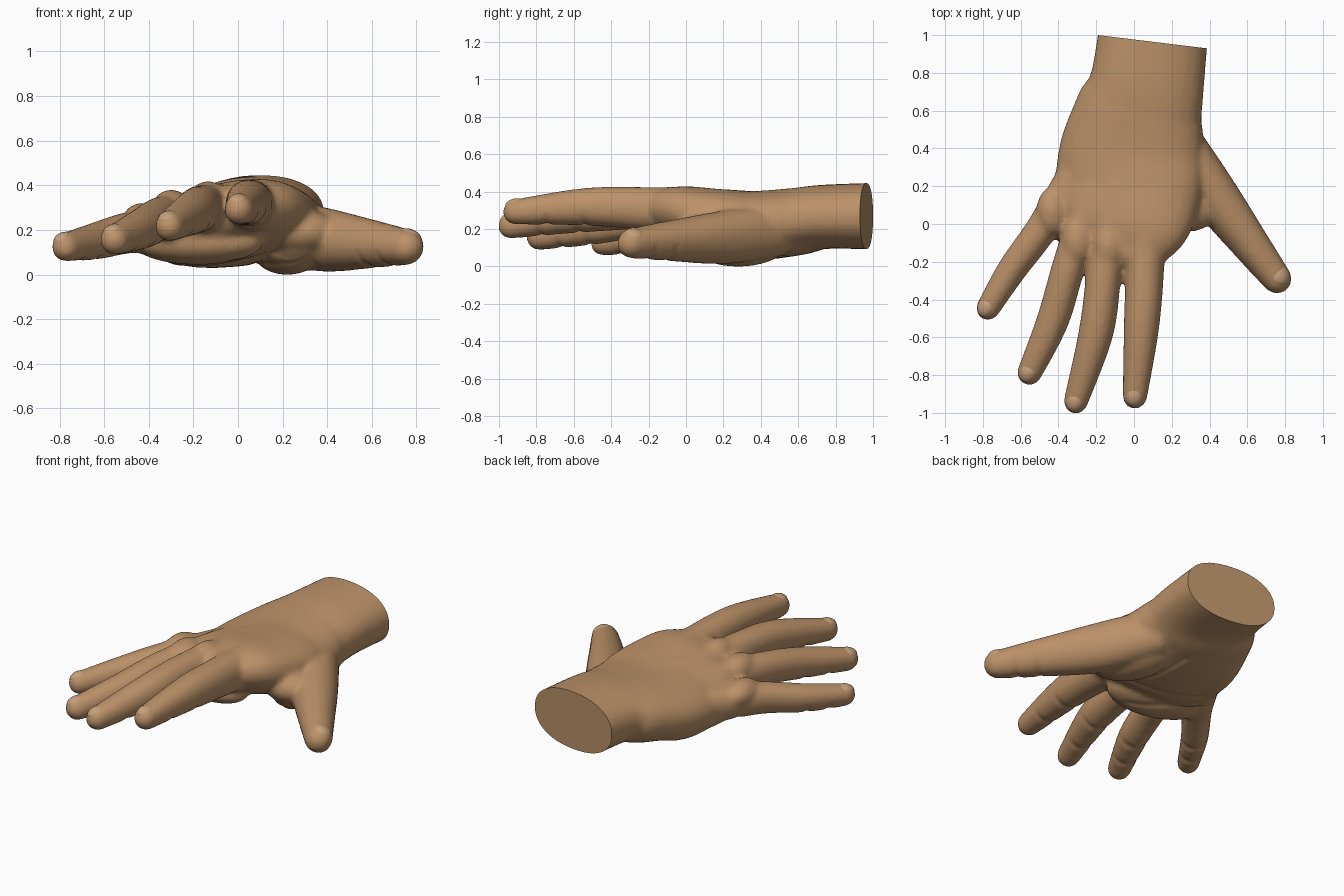
import bpy, bmesh, math
from mathutils import Vector, Matrix
from mathutils.geometry import intersect_point_line

if "Cube" in bpy.data.objects:
    bpy.data.objects.remove(bpy.data.objects["Cube"])

UP = Vector((0, 0, 1))


def material(name, rgb):
    m = bpy.data.materials.new(name)
    m.diffuse_color = (*rgb, 1)
    m.use_nodes = True
    m.node_tree.nodes["Principled BSDF"].inputs["Base Color"].default_value = m.diffuse_color
    return m


def spline(pts, steps=10):
    """Catmull-Rom through tuples of any length."""
    p = [pts[0]] + pts + [pts[-1]]
    out = []
    for i in range(1, len(p) - 2):
        for s in range(steps):
            t = s / steps
            out.append([0.5 * (2 * b + (c - a) * t + (2 * a - 5 * b + 4 * c - d) * t * t
                               + (3 * b - a - 3 * c + d) * t ** 3)
                        for a, b, c, d in zip(*p[i - 1:i + 3])])
    return out + [list(pts[-1])]


def frame(d, roll):
    side = UP.cross(d).normalized()
    up = d.cross(side)
    return (side * math.cos(roll) + up * math.sin(roll),
            up * math.cos(roll) - side * math.sin(roll))


def limb(bm, path, tip, power, n=28):
    """Loft oval rings (x, y, z, half width, half height, roll) and round the far end."""
    pos = [Vector(q[:3]) for q in path]
    rings = []
    for i, q in enumerate(path):
        d = (pos[min(i + 1, len(pos) - 1)] - pos[max(i - 1, 0)]).normalized()
        rings.append((pos[i], d, *q[3:]))
    c, d, w, h, r = rings[-1]
    for k in range(1, 7):
        a = k / 6.4 * math.pi / 2
        rings.append((c + d * tip * math.sin(a), d, w * math.cos(a), h * math.cos(a), r))
    loops = []
    for c, d, w, h, r in rings:
        side, up = frame(d, r)
        loop = []
        for k in range(n):
            a = 2 * math.pi * k / n
            ca, sa = math.cos(a), math.sin(a)
            u = math.copysign(abs(ca) ** (2 / power), ca) * w
            v = math.copysign(abs(sa) ** (2 / power), sa) * h
            loop.append(bm.verts.new(c + side * u + up * v))
        loops.append(loop)
    for l0, l1 in zip(loops, loops[1:]):
        for k in range(n):
            bm.faces.new((l0[k], l0[(k + 1) % n], l1[(k + 1) % n], l1[k]))
    bm.faces.new(loops[0][::-1])
    bm.faces.new(loops[-1])


def mound(bm, centre, radii, turn=0.0):
    m = (Matrix.Translation(centre) @ Matrix.Rotation(turn, 4, 'Z')
         @ Matrix.Diagonal((*radii, 1)))
    bmesh.ops.create_uvsphere(bm, u_segments=28, v_segments=16, radius=1, matrix=m)


# palm and wrist: x, y, z, half width, half height, roll
palm = [(.115, 1.12, .275, .288, .182, 0), (.07, .75, .272, .303, .172, 0),
        (.028, .58, .245, .345, .18, .03), (-.01, .38, .225, .385, .182, .08),
        (-.03, .2, .23, .395, .18, .15), (-.08, .02, .255, .38, .16, .22),
        (-.12, -.1, .265, .31, .125, .25)]

# digits: roll, then x, y, z, half width at root, web, joint and tip
index = (.08, [(.06, .2, .28, .12), (.058, -.2, .315, .104), (.04, -.54, .325, .094), (.005, -.91, .298, .066)])
middle = (.15, [(-.08, .2, .28, .11), (-.155, -.24, .305, .094), (-.2, -.57, .285, .092), (-.307, -.937, .222, .065)])
ring = (.22, [(-.2, .2, .26, .1), (-.338, -.2, .26, .088), (-.43, -.51, .212, .085), (-.552, -.785, .162, .066)])
little = (.3, [(-.3, .29, .21, .09), (-.485, -.02, .195, .084), (-.645, -.24, .155, .077), (-.772, -.445, .13, .063)])
thumb = (-.45, [(.2, .5, .2, .12), (.39, .2, .162, .128), (.615, -.105, .142, .099), (.755, -.288, .13, .078)])
digits = dict(index=index, middle=middle, ring=ring, little=little, thumb=thumb)

# palm, digits and the soft pads, all overlapping
bm = bmesh.new()
limb(bm, spline(palm), .13, 2.25)
for name, (roll, pts) in digits.items():
    path = spline(pts)
    last = len(path) - 1
    limb(bm, [(x, y, z, w, w * (1.16 - .13 * i / last), roll * min(1, 2 * i / last))
              for i, (x, y, z, w) in enumerate(path)], pts[-1][3] * 1.05, 2.15)
    if name != "thumb":
        k = Vector(pts[0][:3]).lerp(Vector(pts[1][:3]), .72)
        mound(bm, k + UP * .05, (.085, .13, .078))                    # knuckle
mound(bm, (-.18, -.03, .15), (.3, .15, .1), -.22)                     # pad under the knuckles
mound(bm, (.22, .28, .145), (.155, .29, .14), .35)                    # thumb pad
mound(bm, (-.24, .34, .15), (.14, .28, .105), -.1)                    # heel pad
mound(bm, (.28, .09, .2), (.16, .13, .1), -.2)                        # thumb web
bmesh.ops.recalc_face_normals(bm, faces=bm.faces)
mesh = bpy.data.meshes.new("hand")
bm.to_mesh(mesh)
bm.free()
hand = bpy.data.objects.new("hand", mesh)
bpy.context.collection.objects.link(hand)

# fuse into one skin
rm = hand.modifiers.new("fuse", 'REMESH')
rm.mode = 'VOXEL'
rm.voxel_size = .0125
sm = hand.modifiers.new("soften", 'SMOOTH')
sm.factor = .5
sm.iterations = 16
dg = bpy.context.evaluated_depsgraph_get()
skin = bpy.data.meshes.new_from_object(hand.evaluated_get(dg))
hand.modifiers.clear()
hand.data = skin

# creases on the palm and under the finger joints
creases = [[(.3, .04), (.2, .1), (.09, .25), (.07, .52)],
           [(.28, .03), (0, .14), (-.28, .27)],
           [(-.44, .12), (-.2, .06), (-.02, -.07)]]
for roll, pts in digits.values():
    a, b, c = (Vector(p[:2]) for p in pts[1:])
    for q, d in ((b, c - a), (b.lerp(c, .55), c - b)):
        s = Vector((-d.y, d.x)).normalized() * pts[2][3]
        creases.append([q - s, q + s])
segs = [(Vector(a), Vector(b)) for line in creases for a, b in zip(line, line[1:])]
bm = bmesh.new()
bm.from_mesh(skin)
bm.normal_update()
for v in [v for v in bm.verts if v.normal.z < -.2]:
    p, best = v.co.xy, 1
    for a, b in segs:
        q, t = intersect_point_line(p, a, b)
        best = min(best, (p - a.lerp(b, min(1, max(0, t)))).length)
    if best < .06:
        v.co += v.normal * v.normal.z * .008 * math.exp(-(best / .02) ** 2)

# flat cut at the wrist
bmesh.ops.bisect_plane(bm, geom=bm.verts[:] + bm.edges[:] + bm.faces[:],
                       plane_co=(.097, .965, 0), plane_no=(.07, .575, 0), clear_outer=True)
bmesh.ops.holes_fill(bm, edges=[e for e in bm.edges if e.is_boundary], sides=0)
bmesh.ops.recalc_face_normals(bm, faces=bm.faces)
lift = -min(v.co.z for v in bm.verts)
bm.to_mesh(skin)
bm.free()
skin.materials.clear()
skin.materials.append(material("skin", (.5, .285, .14)))
hand.location.z = lift

# nails
nail_mat = material("nail", (.56, .35, .2))
parts = [hand]
for name, (roll, pts) in digits.items():
    path = spline(pts)
    a, b = (Vector(p[:3]) for p in (path[-4], path[-1]))
    d = (b - a).normalized()
    w = pts[-1][3]
    side, up = frame(d, roll)
    c = b - d * .006 + up * (w * 1.03 - .034)
    m = Matrix.Translation(c) @ Matrix((side, d, up)).transposed().to_4x4()
    bm = bmesh.new()
    bmesh.ops.create_uvsphere(bm, u_segments=24, v_segments=14, radius=1,
                              matrix=m @ Matrix.Diagonal((w * .72, .06, .038, 1)))
    me = bpy.data.meshes.new(name + "_nail")
    bm.to_mesh(me)
    bm.free()
    me.materials.append(nail_mat)
    nail = bpy.data.objects.new(name + "_nail", me)
    nail.location.z = lift
    bpy.context.collection.objects.link(nail)
    parts.append(nail)

for o in parts:
    o.select_set(True)
bpy.context.view_layer.objects.active = hand
bpy.ops.object.shade_smooth_by_angle(angle=math.radians(45))
